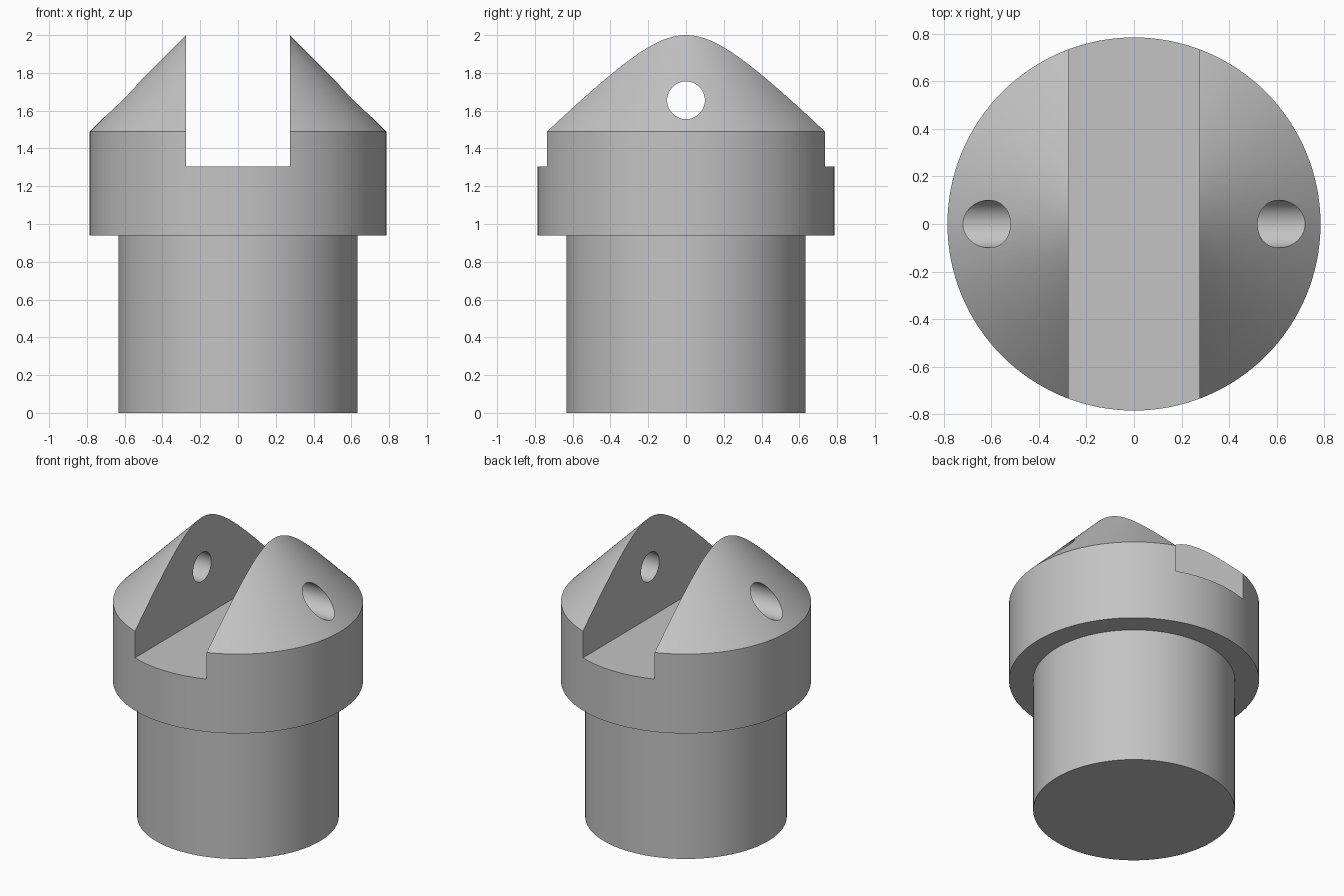
import bpy
import bmesh
import math
from mathutils import Matrix

default = bpy.data.objects.get("Cube")
if default:
    bpy.data.objects.remove(default, do_unlink=True)

SEGMENTS = 128
SLOT_HALF, SLOT_FLOOR = 0.275, 1.305
HOLE_RADIUS, HOLE_Z = 0.1, 1.655

grey = bpy.data.materials.new("plain grey")
grey.use_nodes = True
colour = (0.55, 0.55, 0.55, 1)
grey.diffuse_color = colour
grey.node_tree.nodes["Principled BSDF"].inputs["Base Color"].default_value = colour


def add_object(name, bm):
    bmesh.ops.recalc_face_normals(bm, faces=bm.faces)
    mesh = bpy.data.meshes.new(name)
    bm.to_mesh(mesh)
    bm.free()
    mesh.materials.append(grey)
    obj = bpy.data.objects.new(name, mesh)
    bpy.context.collection.objects.link(obj)
    return obj


def lathe(name, profile):
    """Revolve (radius, height) points that start and end on the z axis."""
    bm = bmesh.new()
    verts = [bm.verts.new((r, 0, z)) for r, z in profile]
    edges = [bm.edges.new(pair) for pair in zip(verts, verts[1:])]
    bmesh.ops.spin(bm, geom=verts + edges, cent=(0, 0, 0), axis=(0, 0, 1),
                   angle=math.tau, steps=SEGMENTS, use_merge=True)
    bmesh.ops.remove_doubles(bm, verts=bm.verts, dist=0.0001)
    # Merge the fan of triangles under the base into one disc
    base = [f for f in bm.faces if f.calc_center_median().z < 0.0001]
    bmesh.ops.dissolve_faces(bm, faces=base, use_verts=True)
    return add_object(name, bm)


# Stem, wider collar and 45 degree conical top
body = lathe("clevis_plug", [(0, 0), (0.633, 0), (0.633, 0.94), (0.785, 0.94),
                             (0.785, 1.49), (0, 2.275)])

# Cutter for the slot between the two ears
bm = bmesh.new()
bmesh.ops.create_cube(bm, size=1, matrix=Matrix.Translation((0, 0, SLOT_FLOOR + 1))
                      @ Matrix.Diagonal((2 * SLOT_HALF, 4, 2, 1)))
slot = add_object("slot_cutter", bm)

# Cutter for the pin hole through both ears
bm = bmesh.new()
bmesh.ops.create_cone(bm, cap_ends=True, segments=64, radius1=HOLE_RADIUS,
                      radius2=HOLE_RADIUS, depth=3,
                      matrix=Matrix.Translation((0, 0, HOLE_Z))
                      @ Matrix.Rotation(math.pi / 2, 4, "Y"))
hole = add_object("pin_hole_cutter", bm)

# Apply the cuts, then shade the result
bpy.ops.object.select_all(action="DESELECT")
bpy.context.view_layer.objects.active = body
body.select_set(True)
for cutter in (slot, hole):
    cutter.hide_render = True
    cut = body.modifiers.new(cutter.name, "BOOLEAN")
    cut.operation = "DIFFERENCE"
    cut.solver = "EXACT"
    cut.object = cutter
    bpy.ops.object.modifier_apply(modifier=cut.name)
    bpy.data.objects.remove(cutter, do_unlink=True)
bpy.ops.object.shade_smooth_by_angle(angle=math.radians(30))
